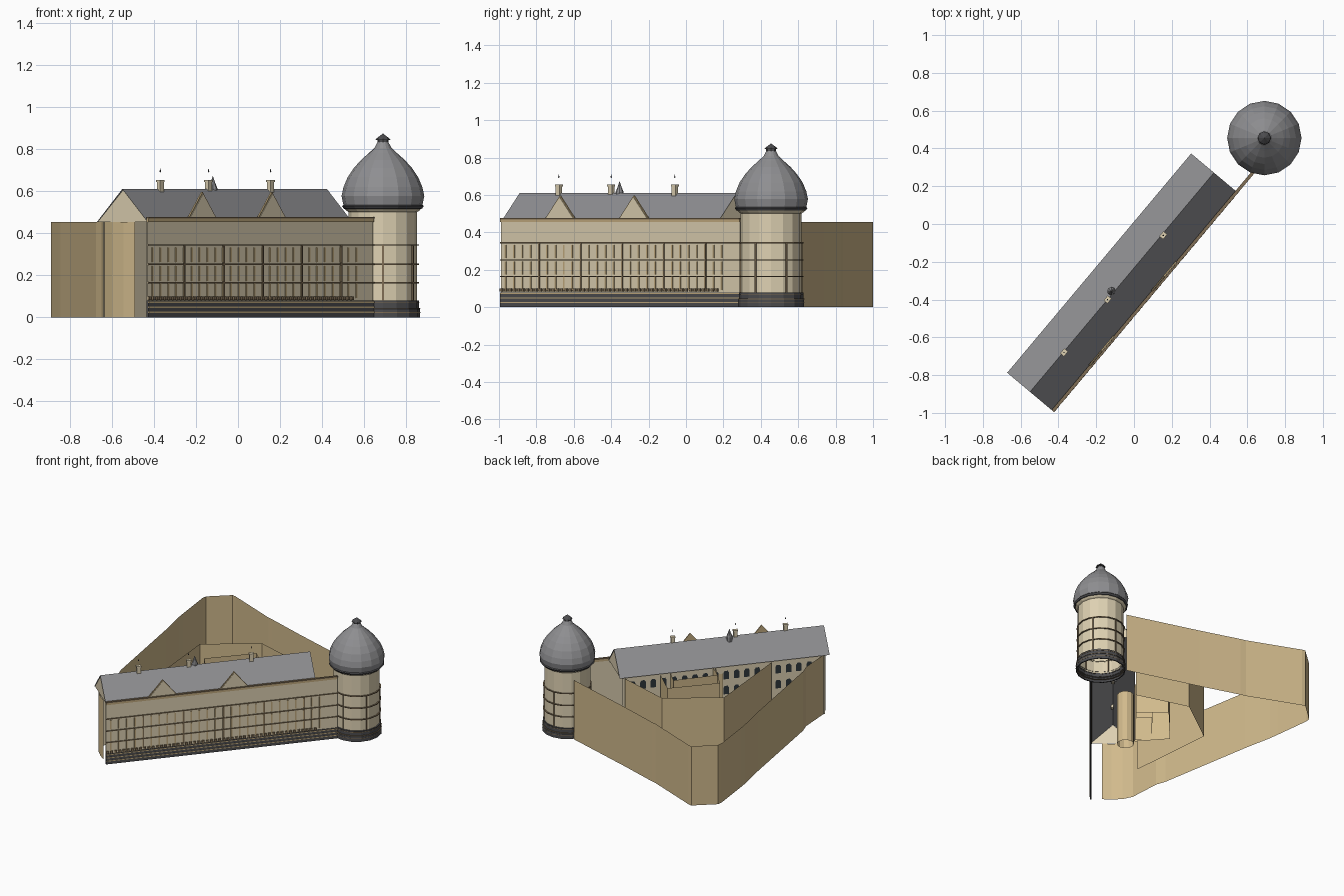
import bpy, bmesh, math
from mathutils import Matrix

if "Cube" in bpy.data.objects:
    bpy.data.objects.remove(bpy.data.objects["Cube"])


def material(name, rgb):
    m = bpy.data.materials.new(name)
    m.diffuse_color = [((c + .055) / 1.055) ** 2.4 for c in rgb] + [1]
    m.use_nodes = True
    m.node_tree.nodes["Principled BSDF"].inputs["Base Color"].default_value = m.diffuse_color
    return m


BEIGE = material("beige_plaster", (.87, .82, .70))
TAN = material("tan_wall", (.82, .73, .55))
GOLD = material("ochre_trim", (.76, .67, .50))
BROWN = material("brown_moulding", (.50, .43, .33))
ROOF = material("grey_slate", (.56, .56, .57))
DARK = material("dark_stone", (.30, .30, .31))
GLASS = material("dark_glass", (.18, .21, .23))

# street frame: X along the facade, Y inwards, Z up
ANG = math.radians(50)
FRAME = Matrix.Translation((-.43, -.99, 0)) @ Matrix.Rotation(ANG, 4, 'Z')
TOWER = Matrix.Translation((.69, .455, 0))
HEIGHT, DEPTH, LENGTH, ROOF_LEN = .455, .315, 1.67, 1.515


def make(name, bm, mat, frame=Matrix(), fix=True):
    if fix:
        bmesh.ops.recalc_face_normals(bm, faces=bm.faces)
    me = bpy.data.meshes.new(name)
    bm.to_mesh(me)
    bm.free()
    ob = bpy.data.objects.new(name, me)
    ob.matrix_world = frame
    me.materials.append(mat)
    bpy.context.collection.objects.link(ob)
    return ob


def boxes(name, mat, items, frame=FRAME):
    """items: (x0, x1, y0, y1, z0, z1)"""
    bm = bmesh.new()
    for x0, x1, y0, y1, z0, z1 in items:
        m = (Matrix.Translation(((x0 + x1) / 2, (y0 + y1) / 2, (z0 + z1) / 2))
             @ Matrix.Diagonal((x1 - x0, y1 - y0, z1 - z0, 1)))
        bmesh.ops.create_cube(bm, size=1, matrix=m)
    return make(name, bm, mat, frame)


def wall(name, mat, pts, frame=Matrix(), z0=0, z1=HEIGHT):
    """thin upright wall along a path"""
    bm = bmesh.new()
    cols = [(bm.verts.new((x, y, z0)), bm.verts.new((x, y, z1))) for x, y in pts]
    for a, b in zip(cols, cols[1:]):
        bm.faces.new((a[0], b[0], b[1], a[1]))
    return make(name, bm, mat, frame, False)


def lathe(name, mat, profile, frame=TOWER, sides=16):
    """surface of revolution from (radius, z) points"""
    bm = bmesh.new()
    rings = []
    for r, z in profile:
        rings.append([bm.verts.new((r * math.cos(k * math.tau / sides),
                                    r * math.sin(k * math.tau / sides), z))
                      for k in range(sides)])
    for a, b in zip(rings, rings[1:]):
        for k in range(sides):
            j = (k + 1) % sides
            bm.faces.new((a[k], a[j], b[j], b[k]))
    bmesh.ops.remove_doubles(bm, verts=bm.verts, dist=1e-5)
    return make(name, bm, mat, frame)


def polys(name, mat, faces, frame=FRAME):
    bm = bmesh.new()
    for f in faces:
        bm.faces.new([bm.verts.new(p) for p in f])
    bmesh.ops.remove_doubles(bm, verts=bm.verts, dist=1e-5)
    return make(name, bm, mat, frame, False)


# outer perimeter walls: short end, left side, far corner, side towards the tower
wall("outer_wall", TAN, [(-.49, -.935), (-.545, -.895), (-.6, -.84), (-.635, -.77),
                         (-.65, -.53), (-.675, -.46), (-.80, .27), (-.845, .49),
                         (-.855, .56), (-.89, .84), (-.885, .875), (-.745, 1),
                         (-.72, .995), (-.33, .84), (-.29, .83), (.01, .735), (.55, .575)])

# courtyard walls and the nested stepped bays behind the front wing
wall("courtyard_wall", TAN, [(.275, .35), (-.12, .465), (-.47, .21), (-.41, -.45)])
wall("outer_bay", TAN, [(.11, .155), (-.06, .31), (-.31, .03), (-.14, -.16)])
wall("inner_bay", TAN, [(.06, .10), (-.02, .18), (-.22, -.07), (-.13, -.145)])
lathe("stair_shaft", TAN, [(.06, 0), (.06, .40)],
      Matrix.Translation((-.115, -.23, 0)), 12)

# front wing: facade and rear wall
boxes("facade", BEIGE, [(0, LENGTH, 0, .006, .08, .46)])
wall("rear_wall", BEIGE, [(.03, DEPTH - .012), (ROOF_LEN - .02, DEPTH - .012)], FRAME)

# plinth with thin string lines
boxes("plinth", DARK, [(0, LENGTH, -.006, .006, 0, .08)])
boxes("plinth_lines", GOLD, [(0, LENGTH, -.009, 0, z, z + .006) for z in (.022, .046, .07)])

# sill balusters
boxes("sill_blocks", BROWN, [(.03 * k, .03 * k + .018, -.01, 0, .083, .1) for k in range(51)])

# facade grid: floor bands, bay posts and slender mullions
boxes("floor_bands", BROWN, [(0, LENGTH, -.007, 0, z, z + .006) for z in (.162, .25, .342)])
boxes("bay_posts", BROWN, [(x - .004, x + .004, -.006, 0, .1, .342)
                           for x in [.27 + .29 * k for k in range(5)]])
boxes("mullions", GOLD, [(x, x + .01, -.004, 0, z, z + .07)
                         for x in [.03 + .058 * k for k in range(27)]
                         for z in (.092, .174, .264)])

# cornice
boxes("cornice", GOLD, [(0, LENGTH, -.006, .008, .455, .47)])
boxes("cornice_cap", BROWN, [(0, LENGTH, -.009, .008, .47, .478)])

# gabled slate roof and its end gables
mid = DEPTH / 2
polys("roof", ROOF, [
    [(0, 0, HEIGHT), (ROOF_LEN, 0, HEIGHT), (ROOF_LEN, mid, .612), (0, mid, .612)],
    [(0, mid, .612), (ROOF_LEN, mid, .612), (ROOF_LEN, DEPTH, HEIGHT), (0, DEPTH, HEIGHT)]])
polys("roof_end_gables", BEIGE, [
    [(x, 0, HEIGHT), (x, mid, .607), (x, DEPTH, HEIGHT)] for x in (.006, ROOF_LEN - .006)])

# facade gables with a thin raking edge
for n, s in enumerate((.41, .925)):
    for part, mat, w, top, y0, y1 in (("gable", BEIGE, .095, .588, 0, .008),
                                      ("gable_edge", GOLD, .102, .598, .003, .012)):
        bm = bmesh.new()
        tri = ((s - w, .475), (s + w, .475), (s, top))
        a, b = ([bm.verts.new((x, y, z)) for x, z in tri] for y in (y0, y1))
        bm.faces.new(a)
        bm.faces.new(b)
        for k in range(3):
            bm.faces.new((a[k], a[k - 1], b[k - 1], b[k]))
        make(f"facade_{part}_{n}", bm, mat, FRAME)

# chimneys with caps and small spikes on the ridge
for n, (x, y) in enumerate(((-.37, -.68), (-.14, -.4), (.155, -.06))):
    f = Matrix.Translation((x, y, 0)) @ Matrix.Rotation(ANG, 4, 'Z')
    boxes(f"chimney_{n}", BEIGE, [(-.014, .014, -.01, .01, .585, .645),
                                  (-.017, .017, -.013, .013, .645, .655)], f)
    lathe(f"chimney_spike_{n}", DARK, [(0, .69), (.004, .695), (0, .71)], f, 6)

# small ridge turret
lathe("ridge_turret", ROOF, [(.022, .58), (.022, .615), (.01, .645), (0, .675)],
      Matrix.Translation((-.12, -.355, 0)), 8)

# rear windows, arched plates in three rows
arch = [(-.02, 0), (.02, 0), (.02, .05), (.011, .064), (-.011, .064), (-.02, .05)]
polys("rear_windows", GLASS, [
    [(s - a, DEPTH - .008, z + b) for a, b in arch]
    for s in [.07 + .075 * k for k in range(19)] for z in (.12, .24, .355)])

# round corner tower
lathe("tower_base", DARK, [(.168, 0), (.177, 0), (.177, .04), (.172, .045), (.172, .08), (.16, .08)])
for n, (r, z) in enumerate(((.178, .022), (.178, .042), (.174, .068))):
    lathe(f"tower_base_line_{n}", BROWN, [(.17, z), (r, z), (r, z + .004), (.17, z + .004)])
lathe("tower_body", BEIGE, [(.163, .07), (.163, .515)])
for n, z in enumerate((.162, .25, .342)):
    lathe(f"tower_band_{n}", BROWN, [(.16, z), (.172, z), (.172, z + .006), (.16, z + .006)])
for n in range(6):
    boxes(f"tower_post_{n}", BROWN, [(.155, .168, -.004, .004, .08, .342)],
          TOWER @ Matrix.Rotation(math.radians(60 * n + 30), 4, 'Z'))
lathe("tower_cornice", BEIGE, [(.16, .5), (.172, .507), (.182, .518), (.16, .52)])
lathe("tower_eaves", DARK, [(.16, .512), (.186, .518), (.194, .53), (.185, .54)])
lathe("tower_dome", ROOF, [(.187, .53), (.197, .578), (.188, .62), (.168, .668), (.138, .712),
                           (.104, .75), (.068, .782), (.04, .808), (.026, .835)])
lathe("tower_finial", DARK, [(.028, .82), (.026, .845), (.036, .845), (.03, .853), (0, .876)],
      TOWER, 8)
